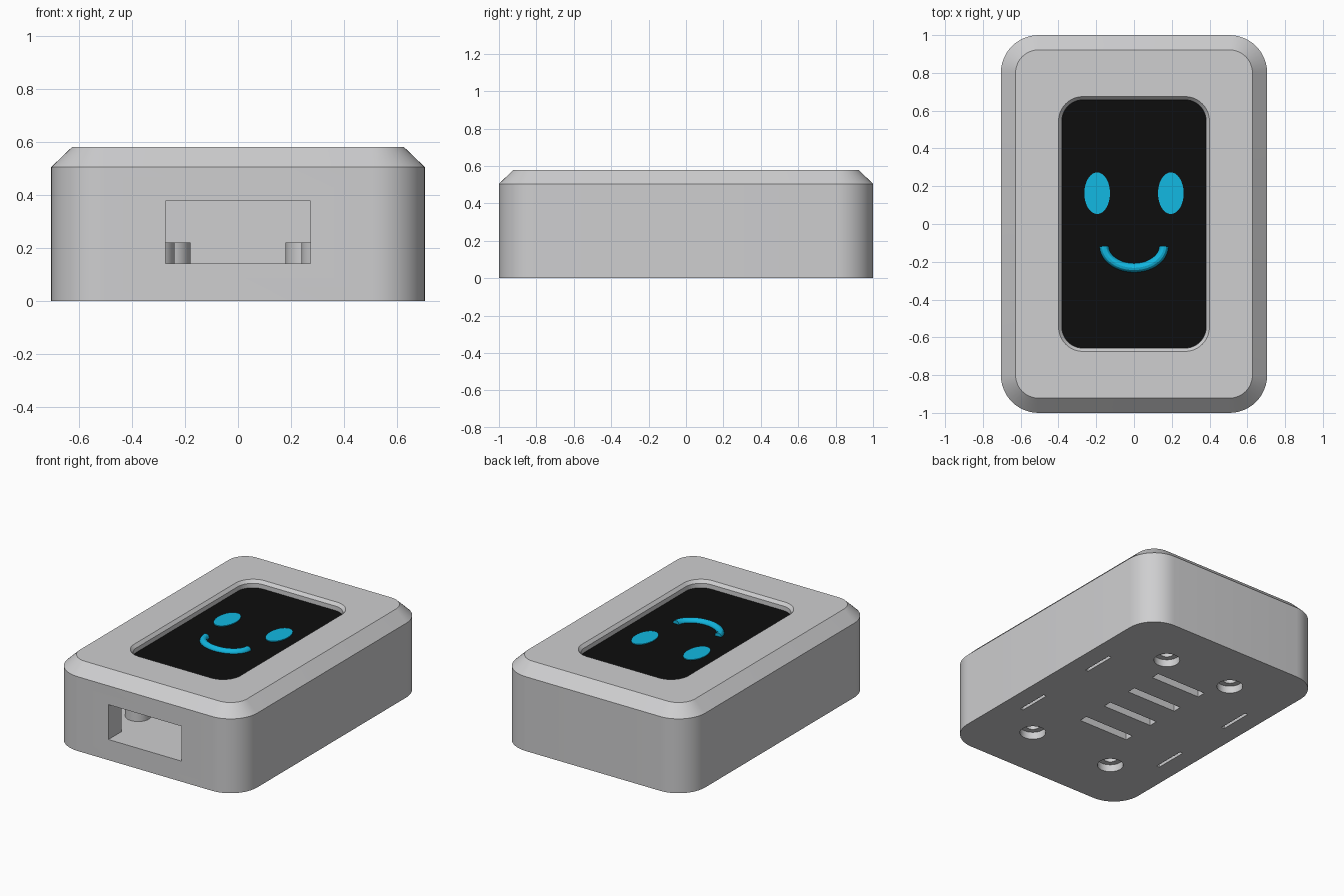
import bpy, bmesh, math

if "Cube" in bpy.data.objects:
    bpy.data.objects.remove(bpy.data.objects["Cube"])


def material(name, rgb):
    m = bpy.data.materials.new(name)
    m.diffuse_color = (*rgb, 1)
    m.use_nodes = True
    m.node_tree.nodes["Principled BSDF"].inputs["Base Color"].default_value = m.diffuse_color
    return m


GREY = material("light grey plastic", (0.62, 0.62, 0.63))
BLACK = material("screen black", (0.004, 0.004, 0.004))
CYAN = material("cyan", (0.006, 0.48, 0.76))


def rounded_rect(hx, hy, r, seg=12):
    pts = []
    for k, (sx, sy) in enumerate(((1, 1), (-1, 1), (-1, -1), (1, -1))):
        for i in range(seg + 1):
            a = math.pi / 2 * (k + i / seg)
            pts.append((sx * (hx - r) + r * math.cos(a), sy * (hy - r) + r * math.sin(a)))
    return pts


def ellipse(rx, ry, n=48):
    return [(rx * math.cos(2 * math.pi * i / n), ry * math.sin(2 * math.pi * i / n)) for i in range(n)]


def rect(hx, hy):
    return [(hx, hy), (-hx, hy), (-hx, -hy), (hx, -hy)]


def loft(name, layers, at=(0, 0), mat=GREY):
    """Closed solid through matching outlines, layers = [(outline, z), ...]"""
    bm = bmesh.new()
    rings = [[bm.verts.new((x + at[0], y + at[1], z)) for x, y in o] for o, z in layers]
    n = len(rings[0])
    bm.faces.new(rings[0][::-1])
    bm.faces.new(rings[-1])
    for a, b in zip(rings, rings[1:]):
        for i in range(n):
            j = (i + 1) % n
            bm.faces.new((a[i], a[j], b[j], b[i]))
    me = bpy.data.meshes.new(name)
    bm.to_mesh(me)
    bm.free()
    ob = bpy.data.objects.new(name, me)
    bpy.context.collection.objects.link(ob)
    me.materials.append(mat)
    return ob


def activate(ob):
    bpy.ops.object.select_all(action='DESELECT')
    ob.select_set(True)
    bpy.context.view_layer.objects.active = ob


def boolean(target, tool, op='DIFFERENCE'):
    mod = target.modifiers.new("cut", 'BOOLEAN')
    mod.operation, mod.solver, mod.object = op, 'EXACT', tool
    activate(target)
    bpy.ops.object.modifier_apply(modifier=mod.name)
    bpy.data.objects.remove(tool, do_unlink=True)


def smooth(ob):
    activate(ob)
    bpy.ops.object.shade_smooth_by_angle(angle=math.radians(30))


# Case: rounded box with chamfered top
case = loft("case", [(rounded_rect(0.705, 1.0, 0.2), 0),
                     (rounded_rect(0.705, 1.0, 0.2), 0.505),
                     (rounded_rect(0.627, 0.922, 0.122), 0.58)])

# Inner cavity, screen window and front port
FLOOR = 0.14
boolean(case, loft("cavity", [(rounded_rect(0.58, 0.86, 0.06), FLOOR),
                              (rounded_rect(0.58, 0.86, 0.06), 0.48)]))
boolean(case, loft("window", [(rounded_rect(0.38, 0.655, 0.11), 0.44),
                              (rounded_rect(0.382, 0.657, 0.112), 0.56),
                              (rounded_rect(0.40, 0.675, 0.13), 0.5805)]))
boolean(case, loft("port", [(rect(0.274, 0.2), FLOOR), (rect(0.274, 0.2), 0.377)], (0, -1)))

# Standoffs with screw holes and counterbores below
for sx in (-1, 1):
    for x, y in ((0.26, 0.633), (0.32, -0.615)):
        at = (sx * x, y)
        boolean(case, loft("standoff", [(ellipse(0.08, 0.08), 0.12), (ellipse(0.08, 0.08), 0.22)], at), 'UNION')
        boolean(case, loft("screw_hole", [(ellipse(0.082, 0.082), -0.02), (ellipse(0.082, 0.082), 0.05),
                                          (ellipse(0.045, 0.045), 0.0502), (ellipse(0.045, 0.045), 0.25)], at))

# Vent slots and narrow clip slots through the floor
for i in range(4):
    boolean(case, loft("vent", [(rect(0.19, 0.03), -0.02), (rect(0.19, 0.03), 0.16)], (0, -0.273 + 0.236 * i)))
for sx in (-1, 1):
    for sy in (-1, 1):
        boolean(case, loft("clip_slot", [(rect(0.011, 0.115), -0.02), (rect(0.011, 0.115), 0.16)],
                           (sx * 0.563, sy * 0.32)))
smooth(case)

# Screen panel
SCREEN = 0.53
screen = loft("screen", [(rounded_rect(0.39, 0.665, 0.11), 0.46), (rounded_rect(0.39, 0.665, 0.11), SCREEN)], mat=BLACK)
smooth(screen)

# Eyes
for side, sx in (("left", -1), ("right", 1)):
    eye = loft(side + "_eye", [(ellipse(0.068, 0.11), SCREEN - 0.004), (ellipse(0.068, 0.11), SCREEN + 0.005)],
               (sx * 0.195, 0.163), CYAN)
    smooth(eye)

# Smile: half an elliptical tube
curve = bpy.data.curves.new("smile", 'CURVE')
curve.dimensions = '3D'
curve.bevel_depth = 0.024
curve.bevel_resolution = 4
curve.use_fill_caps = True
N = 32
spline = curve.splines.new('POLY')
spline.points.add(N)
for i, p in enumerate(spline.points):
    a = math.pi * (1 + i / N)
    p.co = (0.158 * math.cos(a), -0.117 + 0.115 * math.sin(a), SCREEN, 1)
curve.materials.append(CYAN)
smile = bpy.data.objects.new("smile", curve)
bpy.context.collection.objects.link(smile)
activate(smile)
bpy.ops.object.convert(target='MESH')
smooth(bpy.context.object)
